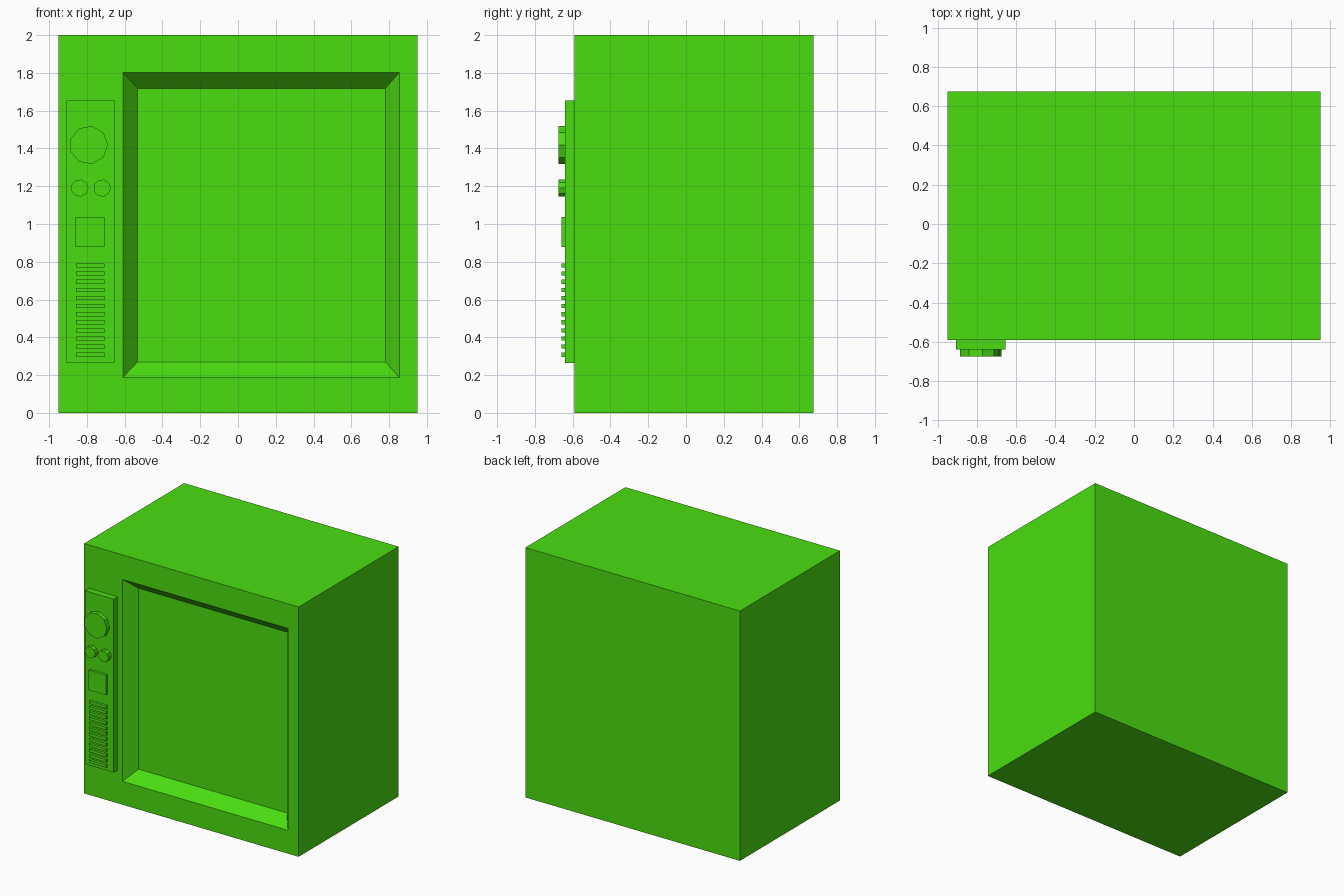
import bpy, bmesh, math
from mathutils import Matrix, Vector

if "Cube" in bpy.data.objects:
    bpy.data.objects.remove(bpy.data.objects["Cube"])

green = bpy.data.materials.new("green_plastic")
green.diffuse_color = (0.07, 0.73, 0.005, 1)
green.use_nodes = True
green.node_tree.nodes["Principled BSDF"].inputs["Base Color"].default_value = green.diffuse_color

BODY_FRONT, PANEL_FRONT, TRIM_FRONT, KNOB_FRONT = -0.59, -0.64, -0.66, -0.675


def finish(bm, name):
    bmesh.ops.recalc_face_normals(bm, faces=bm.faces)
    mesh = bpy.data.meshes.new(name)
    bm.to_mesh(mesh)
    bm.free()
    mesh.materials.append(green)
    ob = bpy.data.objects.new(name, mesh)
    bpy.context.collection.objects.link(ob)
    return ob


def box(name, x0, x1, y0, y1, z0, z1):
    bm = bmesh.new()
    centre = Vector(((x0 + x1) / 2, (y0 + y1) / 2, (z0 + z1) / 2))
    size = Matrix.Diagonal((x1 - x0, y1 - y0, z1 - z0, 1))
    bmesh.ops.create_cube(bm, size=1, matrix=Matrix.Translation(centre) @ size)
    return finish(bm, name)


def knob(name, x, z, radius, sides=9):
    # short nine-sided cylinder facing forward, one corner pointing to +x
    bm = bmesh.new()
    ring = [bm.verts.new((x + radius * math.cos(2 * math.pi * i / sides), PANEL_FRONT,
                          z + radius * math.sin(2 * math.pi * i / sides)))
            for i in range(sides)]
    face = bm.faces.new(ring)
    new = bmesh.ops.extrude_face_region(bm, geom=[face], use_keep_orig=True)["geom"]
    bmesh.ops.translate(bm, vec=(0, KNOB_FRONT - PANEL_FRONT, 0),
                        verts=[v for v in new if isinstance(v, bmesh.types.BMVert)])
    return finish(bm, name)


# Cabinet: rectangles from back, to front, to screen opening, to recessed screen
def cabinet():
    bm = bmesh.new()
    loops = [(-0.95, 0.95, 0.0, 2.0, 0.675),
             (-0.95, 0.95, 0.0, 2.0, BODY_FRONT),
             (-0.61, 0.855, 0.187, 1.803, BODY_FRONT),
             (-0.532, 0.78, 0.27, 1.718, -0.497)]
    rings = [[bm.verts.new((x, y, z)) for x, z in ((a, c), (b, c), (b, d), (a, d))]
             for a, b, c, d, y in loops]
    for r, s in zip(rings, rings[1:]):
        for i in range(4):
            j = (i + 1) % 4
            bm.faces.new((r[i], r[j], s[j], s[i]))
    bm.faces.new(rings[0])
    bm.faces.new(rings[-1])
    return finish(bm, "cabinet_with_screen")


cabinet()

# Control panel with dial, two small knobs and a square button
box("control_panel", -0.907, -0.653, PANEL_FRONT, BODY_FRONT, 0.265, 1.653)
knob("channel_dial", -0.79, 1.418, 0.102)
for side, x in (("left", -0.838), ("right", -0.72)):
    knob(f"small_knob_{side}", x, 1.19, 0.046)
box("square_button", -0.86, -0.706, TRIM_FRONT, PANEL_FRONT, 0.878, 1.037)

# Speaker grille bars
BARS = 12
for i in range(BARS):
    z = 0.308 + (0.78 - 0.308) * i / (BARS - 1)
    box(f"grille_bar_{i + 1}", -0.858, -0.706, TRIM_FRONT, PANEL_FRONT, z - 0.011, z + 0.011)
